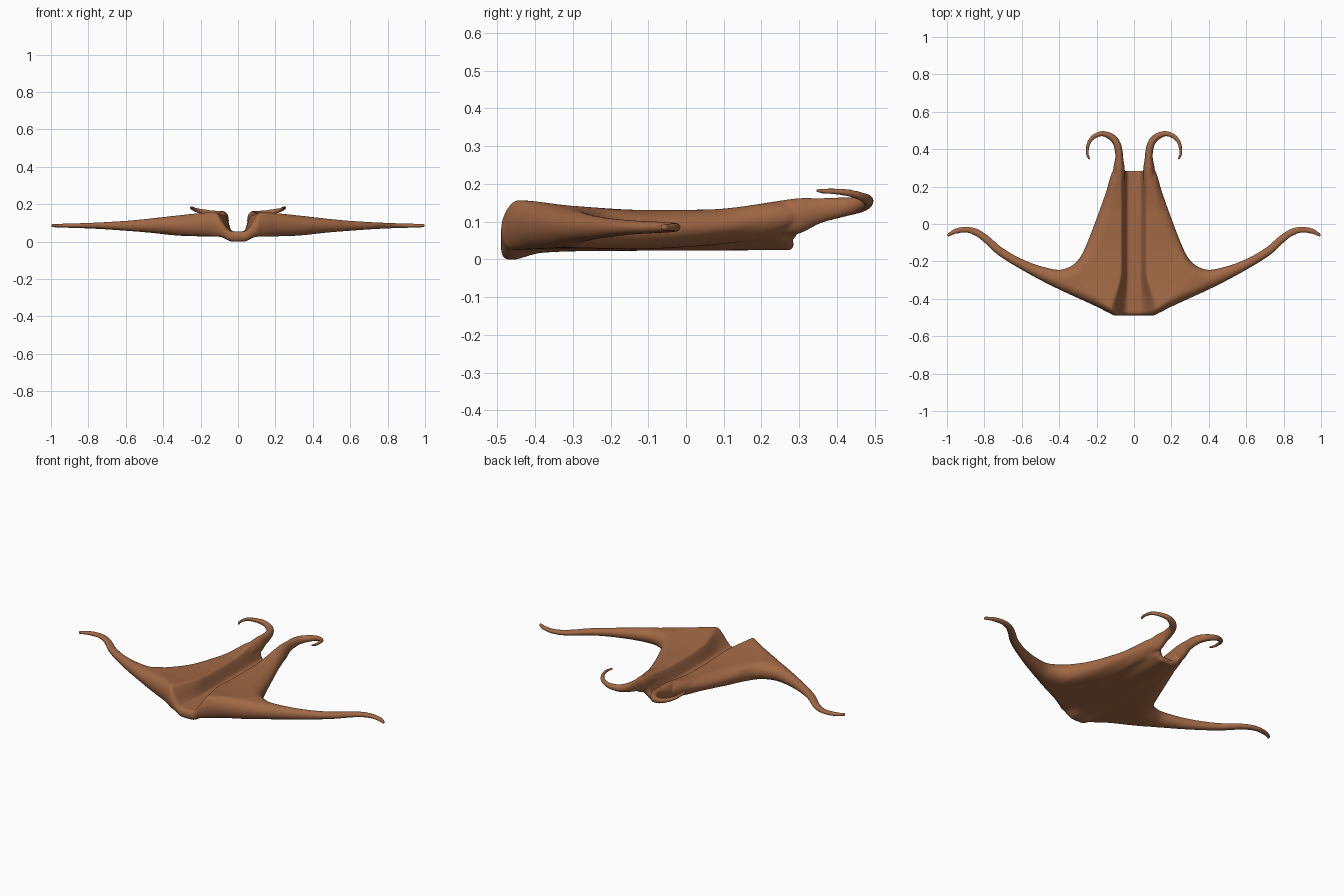
import bpy, math
from mathutils import Vector

if "Cube" in bpy.data.objects:
    bpy.data.objects.remove(bpy.data.objects["Cube"])


def curve(pts):
    """Smooth monotone interpolation through (input, value) points."""
    n = len(pts)
    d = [(pts[i + 1][1] - pts[i][1]) / (pts[i + 1][0] - pts[i][0]) for i in range(n - 1)]
    m = [d[0]] + [2 * a * b / (a + b) if a * b > 0 else 0 for a, b in zip(d, d[1:])] + [d[-1]]

    def f(x):
        if x <= pts[0][0]:
            return pts[0][1]
        for i in range(n - 1):
            (x0, y0), (x1, y1) = pts[i], pts[i + 1]
            if x <= x1:
                h = x1 - x0
                t = (x - x0) / h
                return (y0 * (1 + 2 * t) * (1 - t) ** 2 + m[i] * h * t * (1 - t) ** 2
                        + y1 * t * t * (3 - 2 * t) + m[i + 1] * h * t * t * (t - 1))
        return pts[-1][1]
    return f


def step(a, b, x):
    t = min(1, max(0, (x - a) / (b - a)))
    return t * t * (3 - 2 * t)


def loft(name, rings, cap_start):
    n = len(rings[0])
    faces = [(i * n + j, i * n + (j + 1) % n, (i + 1) * n + (j + 1) % n, (i + 1) * n + j)
             for i in range(len(rings) - 1) for j in range(n)]
    faces.append(tuple(range((len(rings) - 1) * n, len(rings) * n)))
    if cap_start:
        faces.append(tuple(reversed(range(n))))
    me = bpy.data.meshes.new(name)
    me.from_pydata([p for r in rings for p in r], [], faces)
    ob = bpy.data.objects.new(name, me)
    bpy.context.collection.objects.link(ob)
    bpy.context.view_layer.objects.active = ob
    bpy.ops.object.select_all(action='DESELECT')
    ob.select_set(True)
    bpy.ops.object.mode_set(mode='EDIT')
    bpy.ops.mesh.select_all(action='SELECT')
    bpy.ops.mesh.normals_make_consistent(inside=False)
    bpy.ops.object.mode_set(mode='OBJECT')
    return ob


# Plan outline: leading and trailing edge as y over x
front = curve([(0, -.49), (.1, -.49), (.13, -.477), (.2, -.442), (.3, -.396), (.4, -.35), (.5, -.30),
               (.6, -.245), (.7, -.185), (.75, -.148), (.8, -.1), (.85, -.062), (.9, -.046),
               (.95, -.052), (1, -.072)])
back = curve([(0, .285), (.05, .285), (.075, .31), (.11, .29), (.15, .17), (.2, .03), (.25, -.1),
              (.28, -.165), (.31, -.205), (.35, -.232), (.4, -.245), (.5, -.225), (.6, -.187),
              (.7, -.13), (.8, -.048), (.85, -.022), (.9, -.014), (.95, -.022), (1, -.052)])
# Heights of upper and lower surfaces
top_y = curve([(-.5, .145), (-.45, .157), (-.3, .142), (-.1, .131), (.05, .132), (.3, .163)])
top_x = curve([(0, .18), (.1, .168), (.2, .153), (.3, .142), (.4, .131), (.5, .12), (.6, .111), (.8, .1), (1, .094)])
low_mid = curve([(-.45, 0), (-.38, .018), (-.28, .022), (.28, .025)])
low_x = curve([(0, .024), (.15, .027), (.3, .031), (.5, .05), (.8, .07), (1, .076)])
low_y = curve([(-.3, .02), (0, .033), (.28, .062)])
round_back = curve([(0, .008), (.05, .01), (.09, .08), (.15, .2), (.2, .2), (.28, .08), (.4, .06), (1, .06)])
round_front = curve([(0, .018), (.08, .025), (.2, .05), (1, .06)])


def surface(x, y, upper):
    wall = step(.032, .07 + .06 * step(-.25, -.49, y) if y > -.25 else .07 + .06 * (1 - step(-.49, -.25, y)), x)
    top = .055 + (min(top_y(y), top_x(x)) - .055) * wall
    low = low_mid(y) + (max(low_x(x), low_y(y)) - low_mid(y)) * step(.03, .1, x)
    mid = low + .52 * (top - low)
    f, b = front(x), back(x)
    half = (b - f) / 2
    rf, rb = min(half, round_front(x)), min(half, round_back(x) * (1 if upper else 1.4))
    e = 1
    for dist, r in ((y - f, rf), (b - y, rb)):
        q = 1 - min(1, max(0, dist / r))
        e = min(e, math.sqrt(max(0, 1 - q * q)))
    return mid + ((top if upper else low) - mid) * e


# Body with central channel and wings, one spanwise loft
stations = [.005 * i for i in range(40)] + [.2 + .01 * i for i in range(80)] + [.998]
rings = []
N = 90
for x in stations:
    f, b = front(x), back(x)
    ys = [f + (b - f) * (.5 - .5 * math.cos(math.pi * k / N)) for k in range(N + 1)]
    rings.append([(x, y, surface(x, y, True)) for y in ys]
                 + [(x, y, surface(x, y, False)) for y in ys[-2:0:-1]])
body = loft("winged_body", rings, False)

# Curled tail: x, y, z, side radius, vertical radius
tail_pts = [(.086, .12, .095, .02, .025), (.083, .22, .108, .032, .043), (.08, .29, .114, .031, .048),
            (.079, .36, .13, .021, .033), (.088, .42, .139, .02, .026), (.12, .465, .145, .019, .02),
            (.17, .483, .155, .014, .016), (.22, .463, .167, .012, .012), (.246, .42, .178, .0095, .0095),
            (.25, .38, .181, .008, .008), (.238, .345, .182, .006, .006)]
channels = [curve([(i, p[c]) for i, p in enumerate(tail_pts)]) for c in range(5)]
rings = []
for k in range(81):
    t = k / 8
    x, y, z, rs, rv = [c(t) for c in channels]
    a, b = max(0, t - .05), min(10, t + .05)
    d = Vector((channels[0](b) - channels[0](a), channels[1](b) - channels[1](a), 0)).normalized()
    rings.append([(x + d.y * rs * math.cos(u), y - d.x * rs * math.cos(u), z + rv * math.sin(u))
                  for u in (math.tau * j / 24 for j in range(24))])
tail = loft("tail", rings, True)

# Fuse both halves into one soft skin
body.select_set(True)
bpy.context.view_layer.objects.active = body
bpy.ops.object.join()
mirror = body.modifiers.new("mirror", 'MIRROR')
mirror.use_clip = True
mirror.merge_threshold = .0005
remesh = body.modifiers.new("fuse", 'REMESH')
remesh.mode = 'VOXEL'
remesh.voxel_size = .005
soft = body.modifiers.new("soften", 'SMOOTH')
soft.factor = .5
soft.iterations = 5
for m in list(body.modifiers):
    bpy.ops.object.modifier_apply(modifier=m.name)
low = min(v.co.z for v in body.data.vertices)
for v in body.data.vertices:
    v.co.z -= low
bpy.ops.object.shade_smooth()

mat = bpy.data.materials.new("brown")
mat.diffuse_color = (.36, .14, .06, 1)
mat.use_nodes = True
mat.node_tree.nodes["Principled BSDF"].inputs["Base Color"].default_value = mat.diffuse_color
body.data.materials.clear()
body.data.materials.append(mat)
